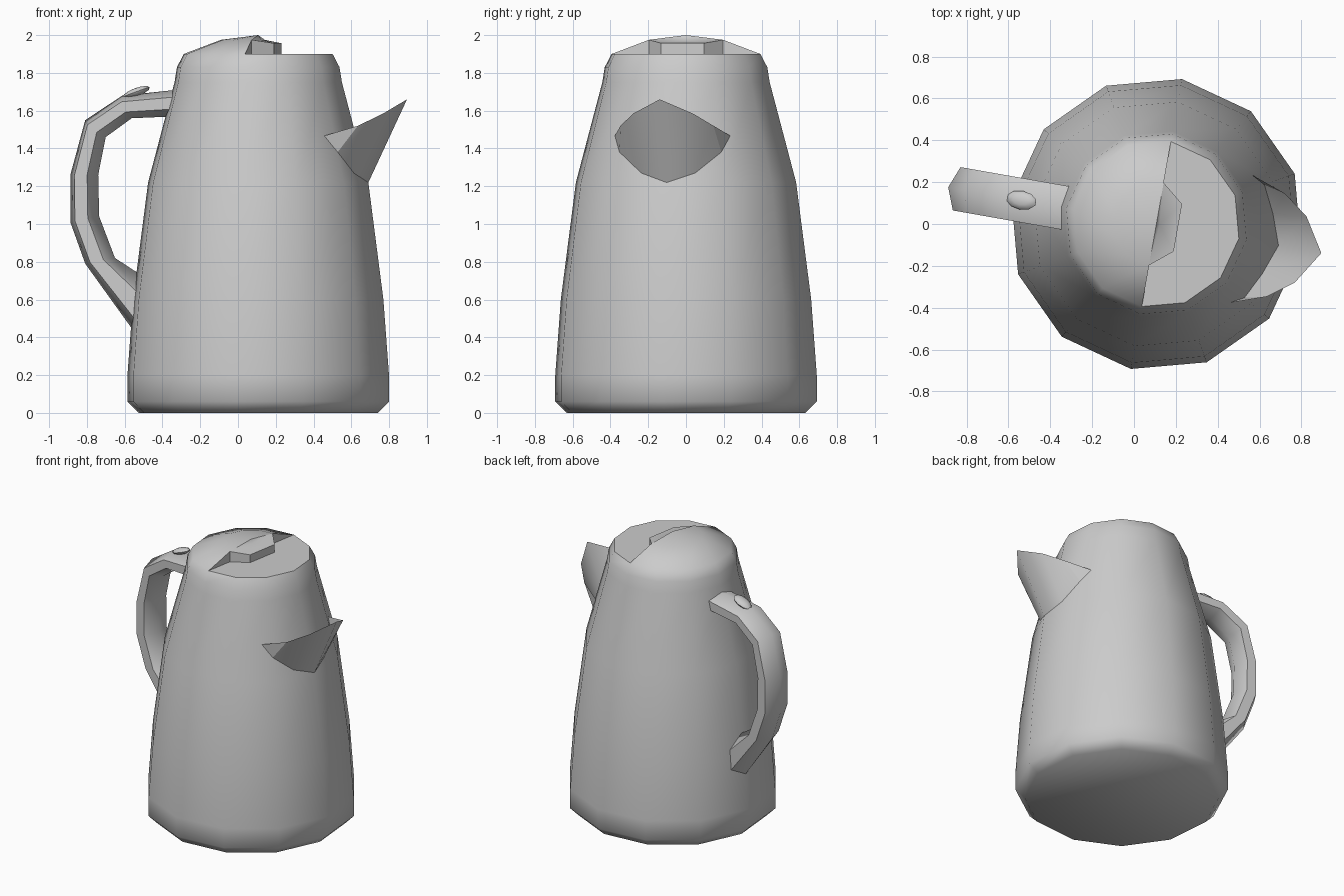
import bpy, bmesh, math
from mathutils import Vector, Matrix

if "Cube" in bpy.data.objects:
    bpy.data.objects.remove(bpy.data.objects["Cube"])

SIDES = 12
TURN = math.radians(-10)
PLACE = Matrix.Translation((0.107, 0, 0)) @ Matrix.Rotation(TURN, 4, 'Z')

grey = bpy.data.materials.new("plain grey")
grey.use_nodes = True
COLOUR = (0.6, 0.6, 0.6, 1)
grey.diffuse_color = COLOUR
grey.node_tree.nodes["Principled BSDF"].inputs["Base Color"].default_value = COLOUR


def finish(name, bm, angle=50, recalc=True):
    """Turn a bmesh into a placed, smooth-shaded object."""
    if recalc:
        bmesh.ops.recalc_face_normals(bm, faces=bm.faces)
    mesh = bpy.data.meshes.new(name)
    bm.to_mesh(mesh)
    bm.free()
    mesh.materials.append(grey)
    obj = bpy.data.objects.new(name, mesh)
    bpy.context.collection.objects.link(obj)
    obj.matrix_world = PLACE
    bpy.ops.object.select_all(action='DESELECT')
    obj.select_set(True)
    bpy.context.view_layer.objects.active = obj
    bpy.ops.object.shade_smooth_by_angle(angle=math.radians(angle))
    return obj


def polar(radius, step, z):
    a = 2 * math.pi * step / SIDES
    return (radius * math.cos(a), radius * math.sin(a), z)


def bridge(bm, a, b, closed=True):
    n = len(a)
    for i in range(n if closed else n - 1):
        j = (i + 1) % n
        bm.faces.new((a[i], a[j], b[j], b[i]))


# Body: a lathed twelve-sided wall
bm = bmesh.new()
profile = [(0.643, 0), (0.703, 0.06), (0.703, 0.2), (0.673, 0.6),
           (0.592, 1.22), (0.45, 1.75), (0.437, 1.83), (0.4, 1.9)]
rings = [[bm.verts.new(polar(r, k, z)) for k in range(SIDES)] for r, z in profile]
for low, high in zip(rings, rings[1:]):
    bridge(bm, low, high)
bm.faces.new(rings[0])

# Half-domed lid on the handle side
top = rings[-1]
half = top[3:10]
mid = [bm.verts.new(polar(0.2, k, 1.975)) for k in range(3, 10)]
apex = bm.verts.new((0, 0, 2))
bridge(bm, half, mid, closed=False)
for a, b in zip(mid, mid[1:]):
    bm.faces.new((a, b, apex))

# Lid tab reaching over the flat pouring side
tab_top = [mid[0]] + [bm.verts.new((0.104, y, 1.957)) for y in (0.115, -0.115)] + [mid[-1]]
tab_low = [bm.verts.new((v.co.x, v.co.y, 1.9)) for v in tab_top]
dip = bm.verts.new((0.015, 0, 1.975))
bridge(bm, tab_top, tab_low, closed=False)
for a, b in zip(tab_top, tab_top[1:]):
    bm.faces.new((a, b, dip))
bm.faces.new((apex, mid[0], dip))
bm.faces.new((apex, dip, mid[-1]))
bm.faces.new((half[0], mid[0], tab_low[0]))
bm.faces.new((half[-1], tab_low[-1], mid[-1]))
bm.faces.new(top[9:] + top[:4] + tab_low)
finish("pot_body_and_lid", bm)

# Spout: a thin pointed lip, mirrored about its centre line
rim = [(0.41, 0.31, 1.467), (0.58, 0.25, 1.52), (0.70, 0.16, 1.585), (0.80, 0, 1.66)]
root = [(0.475, 0.274, 1.38), (0.54, 0.145, 1.27), (0.59, 0, 1.215)]


def mirrored(points):
    return points + [(x, -y, z) for x, y, z in reversed(points[:-1])]


bm = bmesh.new()
lip = [bm.verts.new(p) for p in mirrored(rim)]
base = [bm.verts.new(p) for p in mirrored(root)]
bm.faces.new((lip[0], base[0], lip[1]))
bridge(bm, lip[1:-1], base, closed=False)
bm.faces.new((lip[-1], lip[-2], base[-1]))
bm.normal_update()
if sum((f.normal.x for f in bm.faces)) < 0:
    bmesh.ops.reverse_faces(bm, faces=bm.faces)
finish("spout", bm, recalc=False)

# Handle: hexagonal sections between an outer and an inner outline (x, z)
outer = [(-0.44, 1.71), (-0.73, 1.68), (-0.93, 1.55), (-1.01, 1.26),
         (-1.01, 1.01), (-0.93, 0.79), (-0.66, 0.42)]
inner = [(-0.44, 1.57), (-0.68, 1.56), (-0.82, 1.46), (-0.86, 1.26),
         (-0.855, 1.04), (-0.77, 0.82), (-0.63, 0.73)]
section = [(1, 0), (0.45, 1), (-0.45, 1), (-1, 0), (-0.45, -1), (0.45, -1)]
bm = bmesh.new()
loops = []
for (ox, oz), (ix, iz) in zip(outer, inner):
    o, i = Vector((ox, 0, oz)), Vector((ix, 0, iz))
    centre, arm = (o + i) / 2, (o - i) / 2
    loops.append([bm.verts.new(centre + arm * u + Vector((0, 0.105 * v, 0)))
                  for u, v in section])
for a, b in zip(loops, loops[1:]):
    bridge(bm, a, b)
bm.faces.new(loops[0])
bm.faces.new(loops[-1])
finish("handle", bm, angle=60)

# Thumb rest: a tilted flattened bump on the handle
bm = bmesh.new()
bmesh.ops.create_uvsphere(bm, u_segments=10, v_segments=6, radius=1)
bmesh.ops.transform(bm, verts=bm.verts, matrix=(
    Matrix.Translation((-0.655, 0, 1.698))
    @ Matrix.Rotation(math.radians(-20), 4, 'Y')
    @ Matrix.Diagonal((0.078, 0.045, 0.022, 1))))
finish("thumb_rest", bm)
